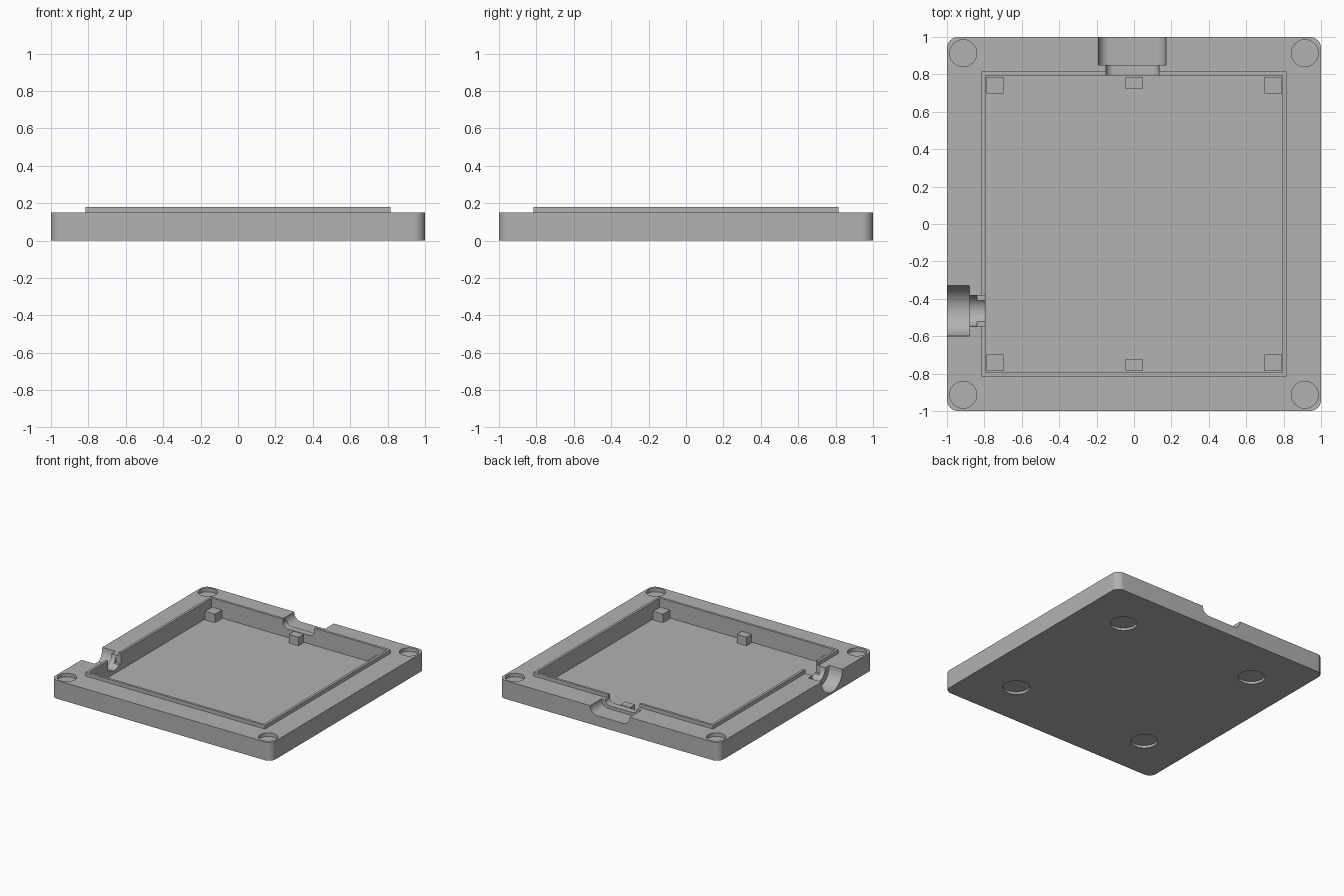
import bpy, bmesh, math
from mathutils import Vector

if "Cube" in bpy.data.objects:
    bpy.data.objects.remove(bpy.data.objects["Cube"])

grey = bpy.data.materials.new("plain grey")
grey.diffuse_color = (0.445, 0.445, 0.445, 1)
grey.use_nodes = True
grey.node_tree.nodes["Principled BSDF"].inputs["Base Color"].default_value = grey.diffuse_color


def prism(name, axis, centre, size, radius, lo, hi, seg=12):
    """Rounded rectangle (a circle when radius is half the size) extruded along an axis."""
    w, h = size[0] / 2 - radius, size[1] / 2 - radius
    points = []
    if radius == 0:
        points = [(w, h), (-w, h), (-w, -h), (w, -h)]
    else:
        for k, (sx, sy) in enumerate([(1, 1), (-1, 1), (-1, -1), (1, -1)]):
            for i in range(seg + 1):
                a = math.pi / 2 * (k + i / seg)
                points.append((sx * w + radius * math.cos(a), sy * h + radius * math.sin(a)))
    place = {"x": lambda u, v, t: (t, u, v),
             "y": lambda u, v, t: (u, t, v),
             "z": lambda u, v, t: (u, v, t)}[axis]
    bm = bmesh.new()
    verts = [bm.verts.new(place(centre[0] + u, centre[1] + v, lo)) for u, v in points]
    bmesh.ops.remove_doubles(bm, verts=verts, dist=1e-5)
    face = bm.faces.new(bm.verts[:])
    top = bmesh.ops.extrude_face_region(bm, geom=[face])["geom"]
    bmesh.ops.translate(bm, verts=[g for g in top if isinstance(g, bmesh.types.BMVert)],
                        vec=Vector(place(0, 0, hi - lo)))
    bmesh.ops.recalc_face_normals(bm, faces=bm.faces[:])
    mesh = bpy.data.meshes.new(name)
    bm.to_mesh(mesh)
    bm.free()
    mesh.materials.append(grey)
    obj = bpy.data.objects.new(name, mesh)
    bpy.context.collection.objects.link(obj)
    return obj


def combine(target, tool, operation):
    """Apply a boolean and discard the tool."""
    tool.hide_render = True
    mod = target.modifiers.new("boolean", "BOOLEAN")
    mod.operation, mod.solver, mod.object = operation, "EXACT", tool
    bpy.context.view_layer.objects.active = target
    bpy.ops.object.modifier_apply(modifier=mod.name)
    bpy.data.objects.remove(tool)


FLOOR, TOP, LIP = 0.04, 0.15, 0.18

# Tray body with a raised lip
tray = prism("tray", "z", (0, 0), (2, 2), 0.06, 0, TOP)
combine(tray, prism("lip", "z", (0, 0), (1.63, 1.63), 0, 0.1, LIP), "UNION")

cutters = [
    # Main cavity
    prism("cavity", "z", (0, 0), (1.59, 1.59), 0, FLOOR, 0.3),
    # Back cable slot: wide outer part, narrow inner part
    prism("wide_slot", "y", (-0.01, 0.17), (0.36, 0.17), 0.06, 0.85, 1.1),
    prism("narrow_slot", "y", (-0.0075, 0.19), (0.285, 0.16), 0.04, 0.75, 0.9),
    # Left round port: wide outer bore, narrow bore, square slot through the lip
    prism("wide_bore", "x", (-0.465, TOP), (0.27, 0.27), 0.135, -1.1, -0.88),
    prism("narrow_bore", "x", (-0.465, TOP), (0.166, 0.166), 0.083, -0.93, -0.75),
    prism("lip_slot", "x", (-0.465, 0.19), (0.166, 0.20), 0, -0.84, -0.75),
]
for sx in (-1, 1):
    for sy in (-1, 1):
        # Round corner recesses above, foot recesses below
        cutters.append(prism("corner_recess", "z", (0.913 * sx, 0.913 * sy),
                             (0.144, 0.144), 0.072, TOP - 0.03, 0.3))
        cutters.append(prism("foot_recess", "z", (0.62 * sx, 0.62 * sy),
                             (0.2, 0.2), 0.1, -0.1, 0.02))
for cutter in cutters:
    combine(tray, cutter, "DIFFERENCE")

# Support posts along the front and back walls
for sy, end in ((-1, "front"), (1, "back")):
    for x, side in ((-0.743, "left"), (0, "middle"), (0.743, "right")):
        depth = 0.09 if x else 0.065
        prism(f"{end}_{side}_post", "z", (x, sy * (0.787 - depth / 2)),
              (0.09, depth), 0, FLOOR - 0.005, 0.11)

# Smooth the round surfaces, keep the edges sharp
bpy.ops.object.select_all(action="DESELECT")
tray.select_set(True)
bpy.context.view_layer.objects.active = tray
bpy.ops.object.shade_smooth_by_angle(angle=math.radians(30))
